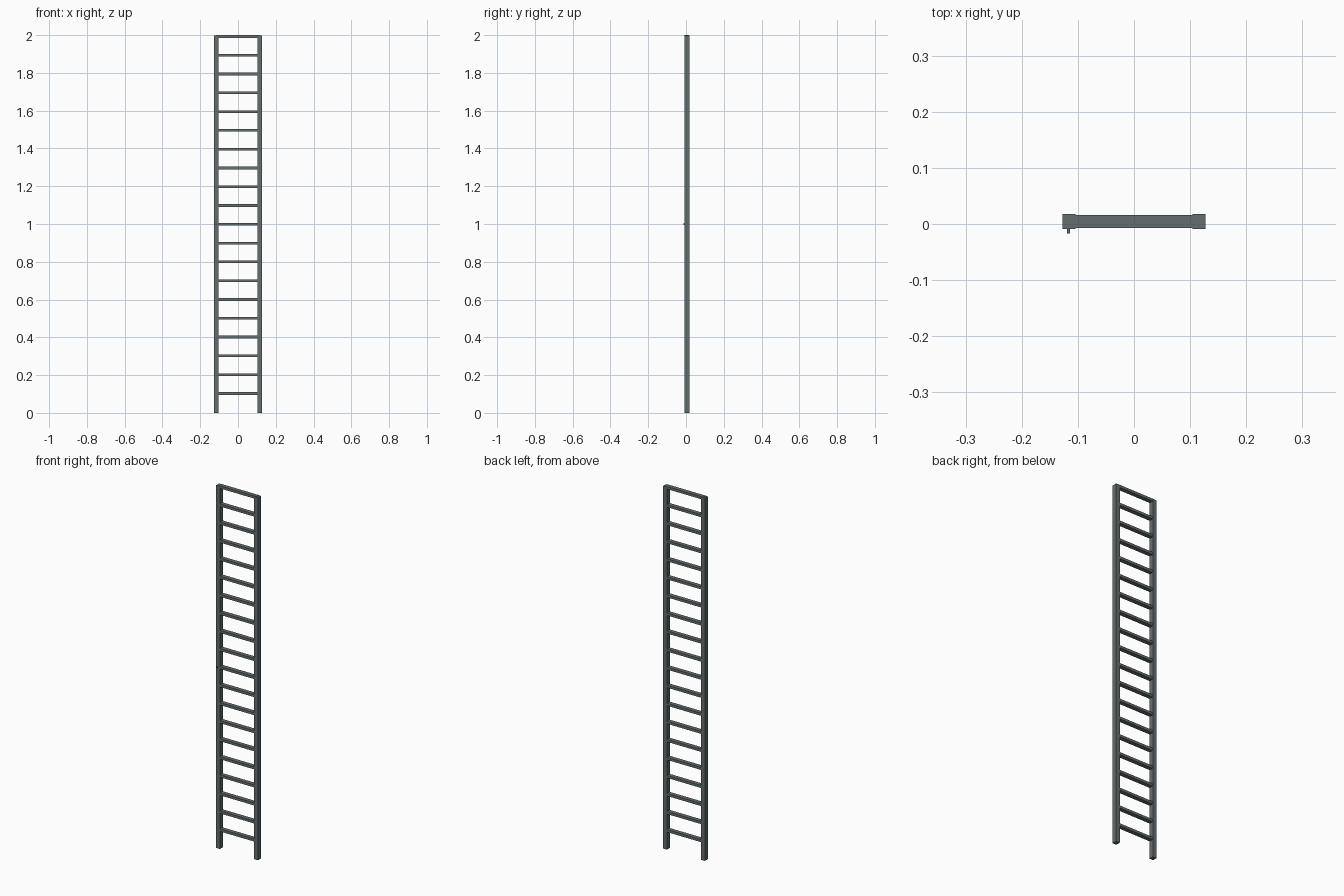
import bpy

cube = bpy.data.objects.get("Cube")
if cube:
    bpy.data.objects.remove(cube, do_unlink=True)

steel = bpy.data.materials.new("grey_steel")
steel.use_nodes = True
color = (0.13, 0.155, 0.16, 1)
steel.diffuse_color = color
steel.node_tree.nodes["Principled BSDF"].inputs["Base Color"].default_value = color

HEIGHT = 2.0
MID_Y = 0.0045
RAIL_X = 0.116
RAIL_SIZE = (0.023, 0.026)
RUNG_SIZE = (0.232, 0.023, 0.014)
RUNGS = 20


def box(name, center, size):
    bpy.ops.mesh.primitive_cube_add(size=1, location=center)
    ob = bpy.context.object
    ob.name = name
    ob.scale = size
    bpy.ops.object.transform_apply(location=False, rotation=False, scale=True)
    ob.data.materials.append(steel)
    return ob


# Two upright rails
for side, sign in (("left", 1), ("right", -1)):
    box(side + "_rail", (sign * RAIL_X, MID_Y, HEIGHT / 2 - 0.001),
        (*RAIL_SIZE, HEIGHT - 0.002))

# Evenly spaced rungs, the last one flush with the rail tops
first, last = 0.103, HEIGHT - RUNG_SIZE[2] / 2
for i in range(RUNGS):
    z = first + (last - first) * i / (RUNGS - 1)
    box(f"rung_{i + 1}", (0, MID_Y, z), RUNG_SIZE)

# Small peg on the front of the right rail
box("peg", (-0.117, -0.011, 1.0), (0.005, 0.012, 0.005))
